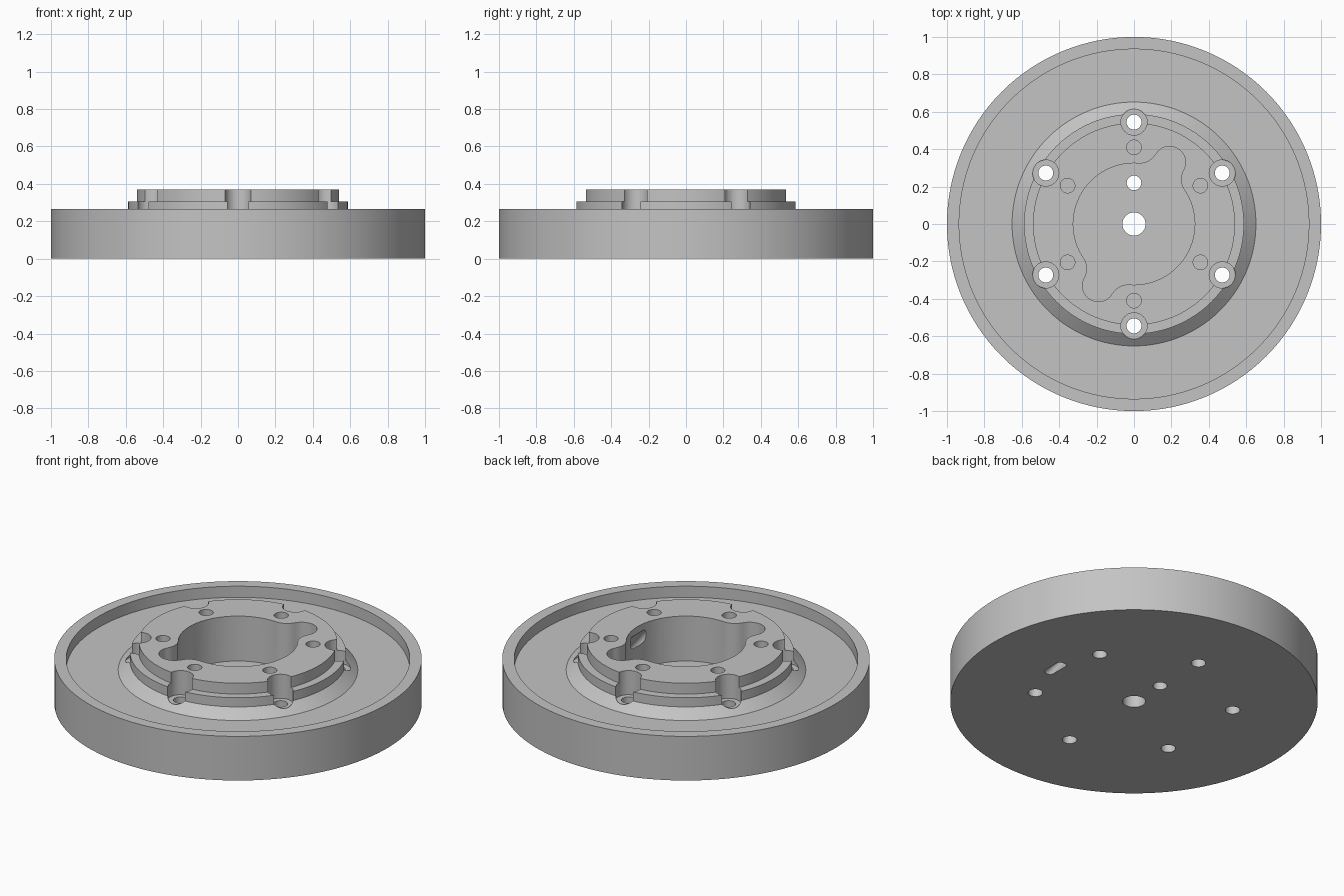
import bpy, bmesh
from math import sin, cos, pi, atan2, acos, radians
from mathutils import Vector, Matrix

cube = bpy.data.objects.get("Cube")
if cube:
    bpy.data.objects.remove(cube, do_unlink=True)

grey = bpy.data.materials.new("machined grey")
grey.use_nodes = True
colour = (0.55, 0.55, 0.55, 1)
grey.diffuse_color = colour
grey.node_tree.nodes["Principled BSDF"].inputs["Base Color"].default_value = colour


def finish(bm, name):
    bmesh.ops.recalc_face_normals(bm, faces=bm.faces)
    mesh = bpy.data.meshes.new(name)
    bm.to_mesh(mesh)
    bm.free()
    mesh.materials.append(grey)
    ob = bpy.data.objects.new(name, mesh)
    bpy.context.collection.objects.link(ob)
    return ob


def prism(name, outline, z0, z1, matrix=Matrix()):
    """Extrude a flat outline from z0 to z1."""
    bm = bmesh.new()
    face = bm.faces.new([bm.verts.new((x, y, z0)) for x, y in outline])
    new = bmesh.ops.extrude_face_region(bm, geom=[face])["geom"]
    verts = [v for v in new if isinstance(v, bmesh.types.BMVert)]
    bmesh.ops.translate(bm, verts=verts, vec=(0, 0, z1 - z0))
    bmesh.ops.transform(bm, matrix=matrix, verts=bm.verts)
    return finish(bm, name)


def arc(cx, cy, r, a, b, n):
    return [(cx + r * cos(a + (b - a) * i / n), cy + r * sin(a + (b - a) * i / n))
            for i in range(n + 1)]


def round_cutter(name, x, y, r, z0, z1):
    return prism(name, arc(x, y, r, 0, 2 * pi, 32)[:-1], z0, z1)


# Turned body: rimmed wheel with a conical shoulder and stepped hub
profile = [(0, 0), (1, 0), (1, 0.265), (0.935, 0.265), (0.935, 0.198), (0.652, 0.198),
           (0.588, 0.25), (0.588, 0.305), (0.54, 0.305), (0.54, 0.37), (0, 0.37)]
bm = bmesh.new()
verts = [bm.verts.new((r, 0, z)) for r, z in profile]
edges = [bm.edges.new(pair) for pair in zip(verts, verts[1:])]
bmesh.ops.spin(bm, geom=verts + edges, cent=(0, 0, 0), axis=(0, 0, 1),
               angle=2 * pi, steps=128, use_merge=True)
bmesh.ops.remove_doubles(bm, verts=bm.verts, dist=0.0001)
wheel = finish(bm, "wheel_body")

# Central pocket: a circle with two filleted lobes
R, r, f, d = 0.325, 0.085, 0.1, 0.381
phi = acos(((R + f) ** 2 + d ** 2 - (r + f) ** 2) / (2 * (R + f) * d))
cx, cy = (R + f) * cos(phi), (R + f) * sin(phi)
beta = atan2(cy, cx - d)
fillet = arc(cx, cy, f, beta + pi, phi + pi, 10)
half = ([(x, -y) for x, y in reversed(fillet)][1:] + arc(d, 0, r, -beta, beta, 24)[1:-1]
        + fillet + arc(0, 0, R, phi, pi - phi, 40)[1:])
outline = half + [(-x, -y) for x, y in half]
cutters = [prism("pocket_cutter", outline, 0.1, 0.5, Matrix.Rotation(radians(60), 4, 'Z'))]

# Bolt holes with open counterbores, and blind holes inside them
for i in range(6):
    a = radians(30 + 60 * i)
    x, y = cos(a), sin(a)
    cutters += [round_cutter("counterbore_cutter", 0.545 * x, 0.545 * y, 0.07, 0.225, 0.5),
                round_cutter("bolt_cutter", 0.545 * x, 0.545 * y, 0.04, -0.1, 0.3),
                round_cutter("blind_hole_cutter", 0.41 * x, 0.41 * y, 0.039, 0.2, 0.5)]

# Shaft hole and offset pin hole
cutters += [round_cutter("shaft_cutter", 0, 0, 0.062, -0.1, 0.2),
            round_cutter("pin_cutter", 0, 0.22, 0.039, -0.1, 0.2)]

# Slanted slot from the pocket wall to the underside
bottom, top = Vector((0.56, 0, 0)), Vector((0.325, 0, 0.29))
axis = top - bottom
w, t = 0.05, 0.023
slot = arc(0, w, t, 0, pi, 12) + arc(0, -w, t, pi, 2 * pi, 12)
tilt = Matrix.Translation(bottom) @ Matrix.Rotation(atan2(axis.x, axis.z), 4, 'Y')
cutters.append(prism("slot_cutter", slot, -0.1, axis.length * 1.1, tilt))

# Cut every opening, then drop the cutters
bpy.context.view_layer.objects.active = wheel
wheel.select_set(True)
for cutter in cutters:
    mod = wheel.modifiers.new("cut", 'BOOLEAN')
    mod.operation, mod.solver, mod.object = 'DIFFERENCE', 'EXACT', cutter
    bpy.ops.object.modifier_apply(modifier=mod.name)
    bpy.data.objects.remove(cutter, do_unlink=True)

bpy.ops.object.select_all(action='DESELECT')
wheel.select_set(True)
bpy.ops.object.shade_smooth_by_angle(angle=radians(30))
